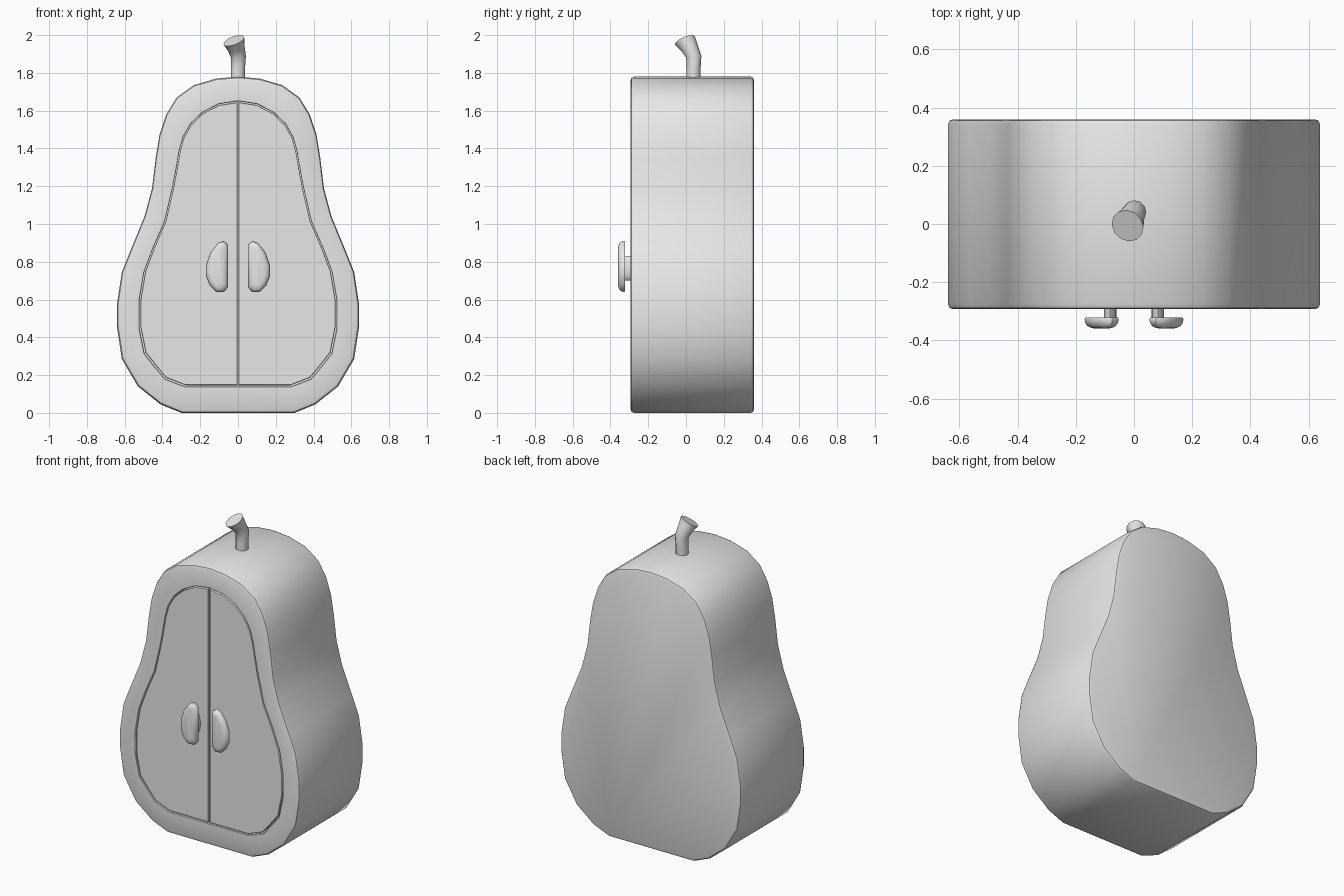
import bpy, bmesh, math
from mathutils import Vector

if "Cube" in bpy.data.objects:
    bpy.data.objects.remove(bpy.data.objects["Cube"])

grey = bpy.data.materials.new("plain grey")
grey.diffuse_color = (0.8, 0.8, 0.8, 1)
grey.use_nodes = True
grey.node_tree.nodes["Principled BSDF"].inputs["Base Color"].default_value = grey.diffuse_color


def loft(name, rings, angle=35):
    """Skin a list of equal-length closed rings and cap both ends."""
    bm = bmesh.new()
    loops = [[bm.verts.new(p) for p in ring] for ring in rings]
    n = len(loops[0])
    for a, b in zip(loops, loops[1:]):
        for i in range(n):
            j = (i + 1) % n
            bm.faces.new((a[i], a[j], b[j], b[i]))
    bm.faces.new(loops[0])
    bm.faces.new(loops[-1])
    bmesh.ops.recalc_face_normals(bm, faces=bm.faces)
    mesh = bpy.data.meshes.new(name)
    bm.to_mesh(mesh)
    bm.free()
    mesh.materials.append(grey)
    ob = bpy.data.objects.new(name, mesh)
    bpy.context.collection.objects.link(ob)
    bpy.ops.object.select_all(action='DESELECT')
    ob.select_set(True)
    bpy.context.view_layer.objects.active = ob
    bpy.ops.object.shade_smooth_by_angle(angle=math.radians(angle))
    return ob


def ring(outline, y, inset=0.0, side=1):
    """Place an (x, z) outline at depth y, shrunk by inset about its middle."""
    xs, zs = [p[0] for p in outline], [p[1] for p in outline]
    cx, cz = (min(xs) + max(xs)) / 2, (min(zs) + max(zs)) / 2
    sx = 1 - 2 * inset / (max(xs) - min(xs))
    sz = 1 - 2 * inset / (max(zs) - min(zs))
    return [(side * (cx + (x - cx) * sx), y, cz + (z - cz) * sz) for x, z in outline]


def mirrored(half):
    """Close a half outline whose first and last points lie on x = 0."""
    return half + [(-x, z) for x, z in half[-2:0:-1]]


# Half outlines of the pear silhouette and of the door opening
pear = [(0, 0), (.30, 0), (.41, .045), (.53, .14), (.615, .285), (.64, .45),
        (.64, .58), (.615, .745), (.565, .87), (.495, 1.04), (.455, 1.19),
        (.435, 1.355), (.415, 1.475), (.38, 1.58), (.325, 1.67), (.235, 1.735),
        (.115, 1.77), (0, 1.78)]
opening = [(0, .14), (.28, .14), (.385, .18), (.44, .245), (.495, .315), (.522, .45),
           (.522, .595), (.497, .745), (.45, .87), (.387, 1.015), (.345, 1.195),
           (.327, 1.29), (.311, 1.385), (.29, 1.46), (.25, 1.53), (.187, 1.59),
           (.10, 1.635), (0, 1.65)]
outer, inner = mirrored(pear), mirrored(opening)
FRONT, BACK, RECESS = -.293, .36, -.25

# Cabinet body: rounded rims, open front with a shallow recess
loft("cabinet_body", [
    ring(inner, RECESS), ring(inner, FRONT + .004), ring(inner, FRONT, -.003),
    ring(outer, FRONT, .018), ring(outer, FRONT + .005, .006), ring(outer, FRONT + .018),
    ring(outer, BACK - .018), ring(outer, BACK - .005, .006), ring(outer, BACK, .018)])

# Pair of doors and their seed-shaped handles
door = [(max(x * .989, .003), .146 + (z - .14) * .9925) for x, z in opening]
seed = [(.053, .89), (.075, .91), (.105, .90), (.145, .85), (.17, .78), (.17, .725),
        (.15, .675), (.115, .64), (.075, .64), (.053, .665)]
post = [(.082 + .021 * math.cos(t * math.pi / 6), .765 + .065 * math.sin(t * math.pi / 6))
        for t in range(12)]
for side, label in ((-1, "left"), (1, "right")):
    loft(label + "_door", [ring(door, RECESS + .001, 0, side),
                           ring(door, FRONT + .004, 0, side),
                           ring(door, FRONT, .003, side)])
    loft(label + "_handle_post", [ring(post, FRONT + .01, 0, side),
                                  ring(post, -.325, 0, side)])
    loft(label + "_handle", [ring(seed, y, inset, side) for y, inset in
                             ((-.322, .003), (-.327, 0), (-.340, .002), (-.351, .010),
                              (-.357, .022), (-.360, .038))], 50)

# Bent stem, flaring towards its slanted tip
stem = []
for centre, radius, normal in (((0, .04, 1.75), .038, (0, 0, 1)),
                               ((0, .04, 1.82), .037, (0, 0, 1)),
                               ((.002, .042, 1.885), .040, (-.12, -.15, 1)),
                               ((-.008, .022, 1.925), .045, (-.25, -.32, .9)),
                               ((-.022, -.006, 1.971), .058, (-.33, -.38, .86))):
    turn = Vector((0, 0, 1)).rotation_difference(Vector(normal))
    stem.append([Vector(centre) + turn @ Vector((radius * math.cos(a), radius * math.sin(a), 0))
                 for a in (k * math.pi / 6 for k in range(12))])
loft("stem", stem, 45)
